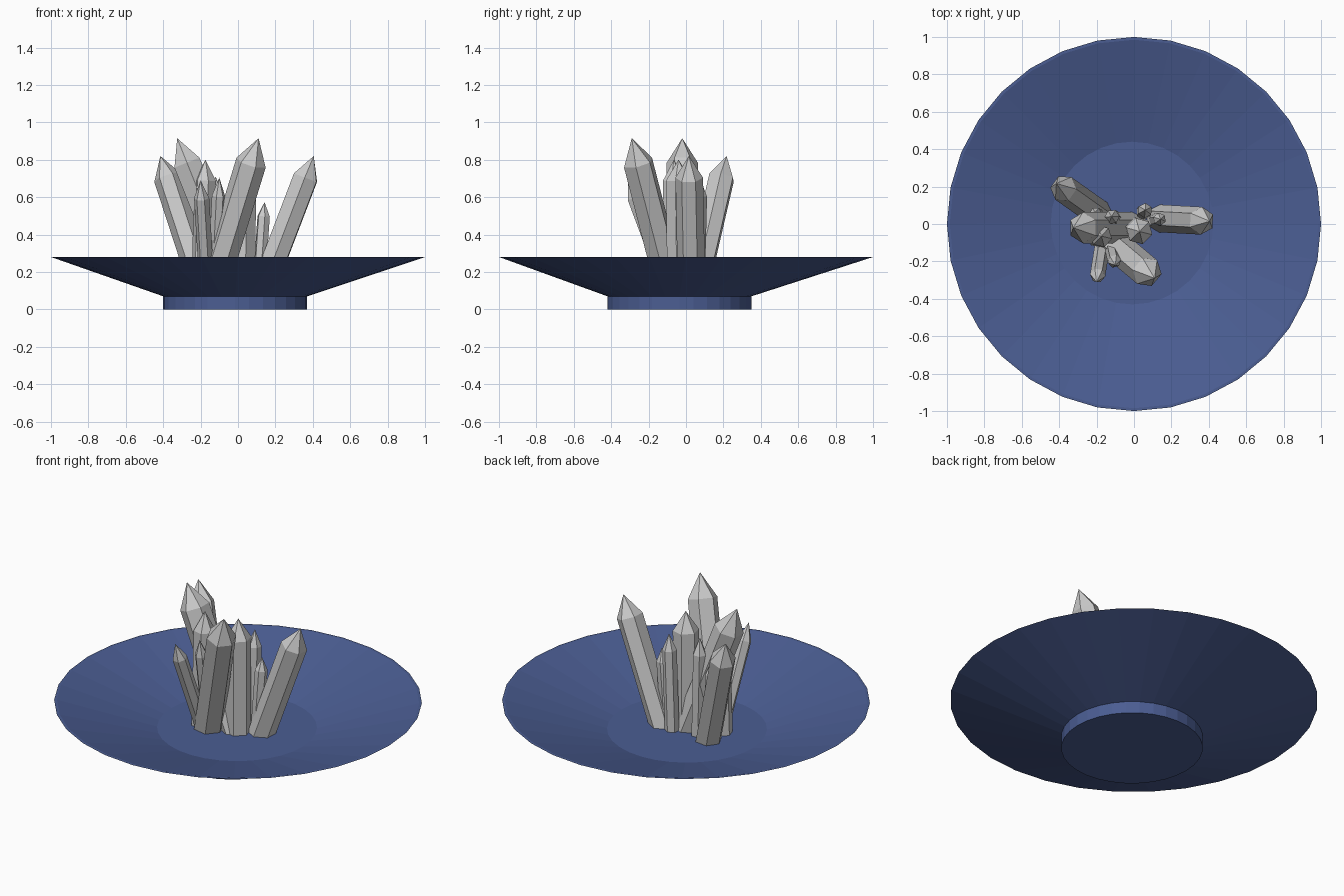
import bpy, bmesh, math
from mathutils import Vector

if "Cube" in bpy.data.objects:
    bpy.data.objects.remove(bpy.data.objects["Cube"])

SIDES = 32


def finish(bm, name, mat=None):
    bmesh.ops.recalc_face_normals(bm, faces=bm.faces)
    mesh = bpy.data.meshes.new(name)
    bm.to_mesh(mesh)
    bm.free()
    if mat:
        mesh.materials.append(mat)
    obj = bpy.data.objects.new(name, mesh)
    bpy.context.collection.objects.link(obj)
    return obj


# Bowl: stacked rings (radius, z, centre x, centre y), foot to rim to floor
blue = bpy.data.materials.new("blue_glaze")
blue.diffuse_color = (0.07, 0.11, 0.29, 1)
blue.use_nodes = True
blue.node_tree.nodes["Principled BSDF"].inputs["Base Color"].default_value = blue.diffuse_color
rings = [
    (0.385, 0.00, -0.015, -0.035),
    (0.385, 0.07, -0.015, -0.035),
    (1.00, 0.28, 0, 0),
    (0.985, 0.28, 0, 0),
    (0.435, 0.12, -0.01, 0.005),
]
bm = bmesh.new()
loops = []
for r, z, cx, cy in rings:
    loops.append([bm.verts.new((cx + r * math.cos(2 * math.pi * i / SIDES),
                                cy + r * math.sin(2 * math.pi * i / SIDES), z))
                  for i in range(SIDES)])
for a, b in zip(loops, loops[1:]):
    for i in range(SIDES):
        j = (i + 1) % SIDES
        bm.faces.new((a[i], a[j], b[j], b[i]))
bm.faces.new(loops[0][::-1])
bm.faces.new(loops[-1])
finish(bm, "bowl", blue)


# Crystal: hexagonal prism with a pointed cap, running from base to tip
def crystal(name, base, tip, radius, cap=0.84):
    base, tip = Vector(base), Vector(tip)
    length = (tip - base).length
    rot = (tip - base).to_track_quat('Z', 'Y')
    bm = bmesh.new()
    rows = []
    for z in (0, length * cap):
        rows.append([bm.verts.new(base + rot @ Vector((
            radius * math.cos(math.pi * i / 3),
            radius * math.sin(math.pi * i / 3), z))) for i in range(6)])
    top = bm.verts.new(tip)
    low, high = rows
    for i in range(6):
        j = (i + 1) % 6
        bm.faces.new((low[i], low[j], high[j], high[i]))
        bm.faces.new((high[i], high[j], top))
    bm.faces.new(low[::-1])
    finish(bm, name)


Z = 0.10
# Large leaning crystals
crystal("tall_crystal_left", (0.0, -0.02, Z), (-0.325, -0.02, 0.915), 0.083)
crystal("tall_crystal_front", (-0.14, -0.08, Z), (0.11, -0.29, 0.915), 0.083)
crystal("leaning_crystal_back", (-0.18, 0.05, Z), (-0.415, 0.217, 0.82), 0.074)
crystal("leaning_crystal_right", (0.13, 0.03, Z), (0.405, 0.015, 0.82), 0.074)
# Upright crystals
crystal("upright_crystal_centre", (0.02, -0.03, Z), (0.03, -0.04, 0.80), 0.072)
crystal("upright_crystal_left", (-0.19, -0.07, Z), (-0.174, -0.065, 0.80), 0.06)
# Small crystals
crystal("small_crystal_back_right", (0.05, 0.06, Z), (0.06, 0.075, 0.70), 0.04)
crystal("small_crystal_right", (0.11, 0.02, Z), (0.142, 0.026, 0.573), 0.035)
crystal("small_crystal_front_left", (-0.165, -0.09, Z), (-0.20, -0.31, 0.69), 0.041)
crystal("small_crystal_front", (-0.13, -0.09, Z), (-0.10, -0.22, 0.705), 0.036)
crystal("small_crystal_back_left", (-0.18, 0.04, Z), (-0.21, 0.06, 0.60), 0.033)
crystal("small_crystal_back", (-0.10, 0.03, Z), (-0.12, 0.04, 0.71), 0.04)
